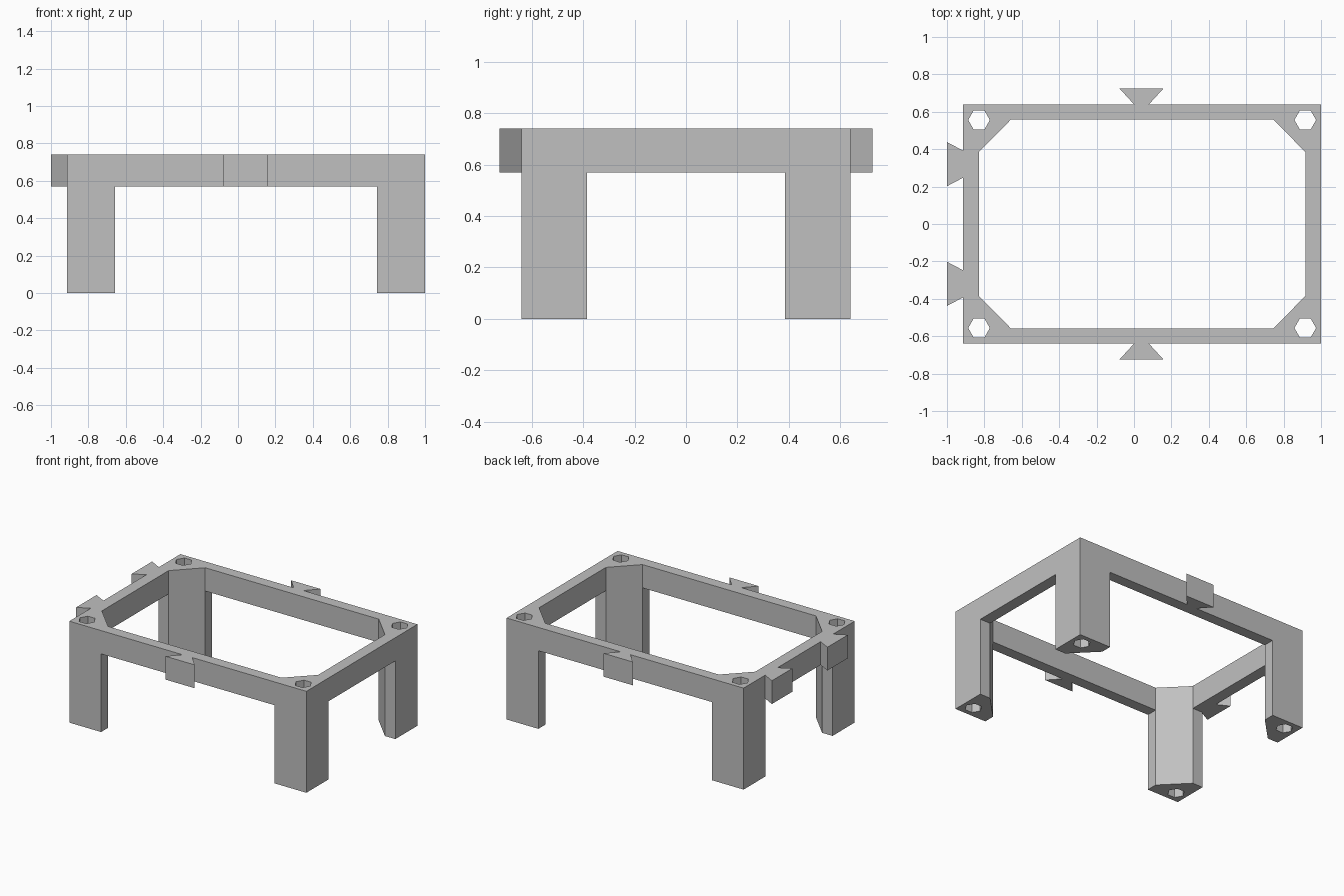
import bpy
import bmesh
from math import cos, sin, pi

if "Cube" in bpy.data.objects:
    bpy.data.objects.remove(bpy.data.objects["Cube"], do_unlink=True)

CX = 0.0435                # frame centre; the side tabs push it off x = 0
HX, HY = 0.9565, 0.64      # outer half sizes
IX, IY = 0.8725, 0.56      # inner half sizes
LX, LY = 0.70, 0.385       # where the legs end along each side
TOP, RAIL = 0.74, 0.57     # top of frame, underside of rails

grey = bpy.data.materials.new("plain_grey")
grey.use_nodes = True
colour = (0.53, 0.53, 0.53, 1)
grey.diffuse_color = colour
grey.node_tree.nodes["Principled BSDF"].inputs["Base Color"].default_value = colour


def prism(name, outline, z0, z1):
    """Extrude a flat outline from z0 to z1."""
    bm = bmesh.new()
    base = bm.faces.new([bm.verts.new((x, y, z0)) for x, y in outline])
    new = bmesh.ops.extrude_face_region(bm, geom=[base], use_keep_orig=True)["geom"]
    verts = [g for g in new if isinstance(g, bmesh.types.BMVert)]
    bmesh.ops.translate(bm, verts=verts, vec=(0, 0, z1 - z0))
    bmesh.ops.recalc_face_normals(bm, faces=bm.faces)
    mesh = bpy.data.meshes.new(name)
    bm.to_mesh(mesh)
    bm.free()
    mesh.materials.append(grey)
    obj = bpy.data.objects.new(name, mesh)
    bpy.context.collection.objects.link(obj)
    return obj


def box_outline(hx, hy):
    return [(CX - hx, -hy), (CX + hx, -hy), (CX + hx, hy), (CX - hx, hy)]


def cut(target, cutter):
    """Subtract the cutter from the target and discard it."""
    mod = target.modifiers.new("cut", 'BOOLEAN')
    mod.operation = 'DIFFERENCE'
    mod.solver = 'EXACT'
    mod.object = cutter
    bpy.context.view_layer.objects.active = target
    bpy.ops.object.modifier_apply(modifier=mod.name)
    bpy.data.objects.remove(cutter, do_unlink=True)


# Frame and legs: a block, hollowed, then opened under the rails
frame = prism("frame_with_legs", box_outline(HX, HY), 0, TOP)
octagon = [(CX + x, y) for x, y in (
    (LX, -IY), (IX, -LY), (IX, LY), (LX, IY),
    (-LX, IY), (-IX, LY), (-IX, -LY), (-LX, -IY))]
cut(frame, prism("opening_cutter", octagon, -0.1, 1))
cut(frame, prism("long_side_cutter", box_outline(LX, 1), -0.1, RAIL))
cut(frame, prism("short_side_cutter", box_outline(2, LY), -0.1, RAIL))

# Hexagonal holes running down through each leg
for sx in (-1, 1):
    for sy in (-1, 1):
        hexagon = [(CX + sx * 0.872 + 0.058 * cos(i * pi / 3),
                    sy * 0.556 + 0.058 * sin(i * pi / 3)) for i in range(6)]
        cut(frame, prism("hole_cutter", hexagon, -0.1, 1))

# Dovetail tabs on the front and back rails
for name, s in (("front_tab", -1), ("back_tab", 1)):
    prism(name, [(0.0, s * HY), (0.08, s * HY),
                 (0.158, s * 0.725), (-0.078, s * 0.725)], RAIL, TOP)

# Dovetail tabs on the right rail
wall = CX - HX
for name, y in (("right_front_tab", -0.32), ("right_back_tab", 0.32)):
    prism(name, [(wall, y - 0.072), (wall, y + 0.072),
                 (-1, y + 0.118), (-1, y - 0.118)], RAIL, TOP)
